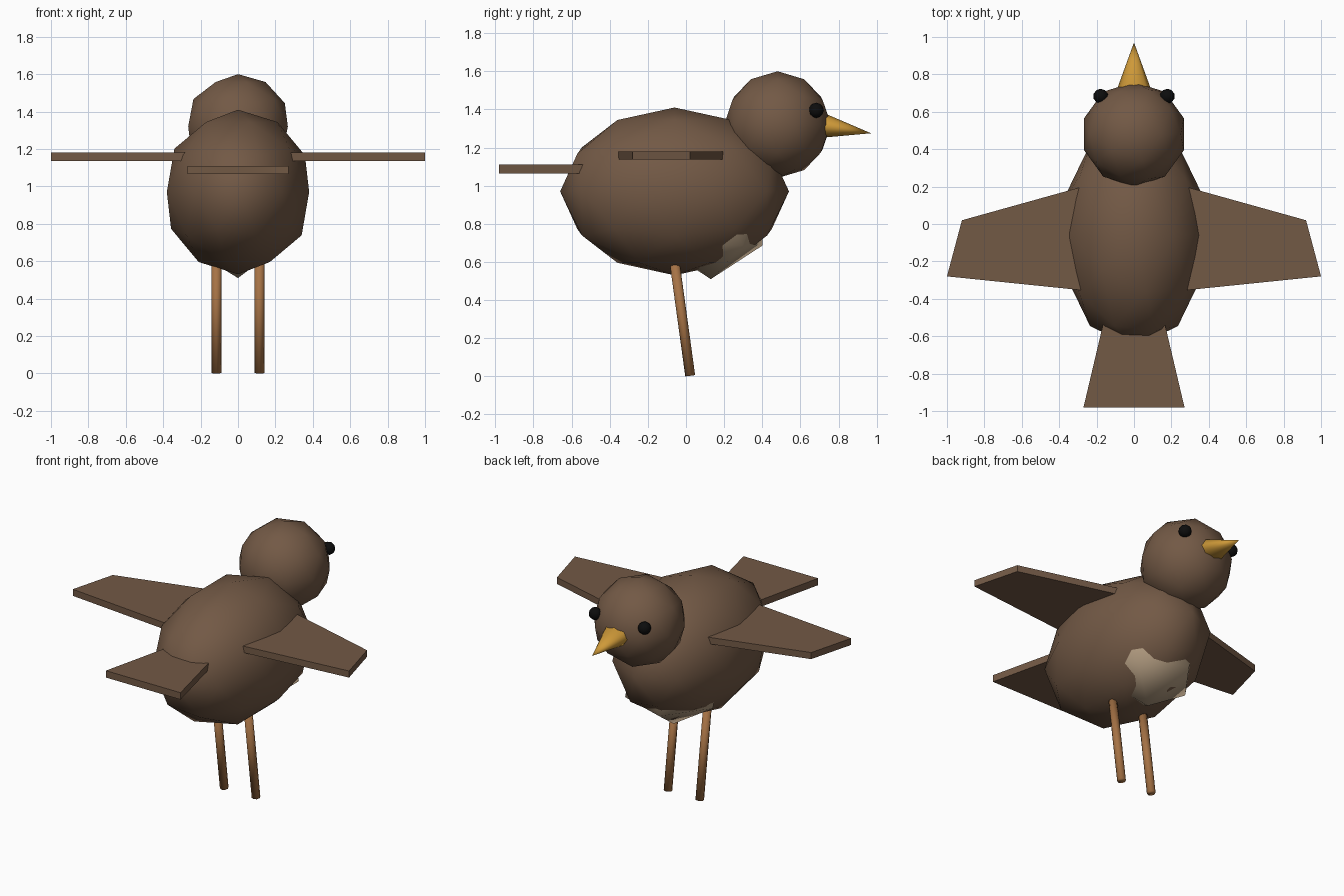
import bpy, math
from mathutils import Vector

if "Cube" in bpy.data.objects:
    bpy.data.objects.remove(bpy.data.objects["Cube"])


def material(name, rgb):
    m = bpy.data.materials.new(name)
    m.diffuse_color = (*rgb, 1.0)
    m.use_nodes = True
    m.node_tree.nodes["Principled BSDF"].inputs["Base Color"].default_value = m.diffuse_color
    return m


BROWN = material("brown", (0.17, 0.10, 0.06))
BEIGE = material("beige", (0.43, 0.32, 0.21))
YELLOW = material("beak_yellow", (0.62, 0.32, 0.04))
ORANGE = material("leg_orange", (0.38, 0.17, 0.06))
BLACK = material("black", (0.004, 0.004, 0.004))


def finish(name, mat, smooth=True):
    ob = bpy.context.object
    ob.name = name
    ob.data.materials.append(mat)
    if smooth:
        bpy.ops.object.shade_smooth()
    return ob


def ball(name, mat, loc, scale, subdiv=2):
    bpy.ops.mesh.primitive_ico_sphere_add(subdivisions=subdiv, radius=1, location=loc)
    bpy.context.object.scale = scale
    return finish(name, mat)


def slab(name, mat, outline, z0, z1):
    """Flat plate from a counter-clockwise outline in plan."""
    n = len(outline)
    verts = [(x, y, z) for z in (z0, z1) for x, y in outline]
    faces = [list(range(n))[::-1], list(range(n, 2 * n))]
    faces += [(i, (i + 1) % n, n + (i + 1) % n, n + i) for i in range(n)]
    me = bpy.data.meshes.new(name)
    me.from_pydata(verts, [], faces)
    ob = bpy.data.objects.new(name, me)
    bpy.context.collection.objects.link(ob)
    me.materials.append(mat)
    return ob


# Body, head and belly
ball("body", BROWN, (0, -0.06, 0.97), (0.40, 0.60, 0.44))
ball("head", BROWN, (0, 0.48, 1.32), (0.28, 0.28, 0.28))
ball("belly", BEIGE, (0, 0.13, 0.83), (0.32, 0.32, 0.32), 1)

# Beak, tilted slightly down
tip, tilt, length = Vector((0, 0.97, 1.275)), math.radians(9), 0.30
axis = Vector((0, math.cos(tilt), -math.sin(tilt)))
bpy.ops.mesh.primitive_cone_add(vertices=8, radius1=1, radius2=0, depth=1,
                                location=tip - axis * length / 2,
                                rotation=(-math.pi / 2 - tilt, 0, 0))
bpy.context.object.scale = (0.108, 0.076, length)
finish("beak", YELLOW)

# Tail
slab("tail", BROWN, [(-0.27, -0.98), (0.27, -0.98), (0.145, -0.45), (-0.145, -0.45)],
     1.065, 1.11)

for side, s in (("right", 1), ("left", -1)):
    # Eye
    ball(side + "_eye", BLACK, (s * 0.178, 0.683, 1.395), (0.04, 0.04, 0.04))

    # Wing
    outline = [(0.22, -0.36), (1.0, -0.28), (0.92, 0.02), (0.22, 0.215)]
    outline = [(s * x, y) for x, y in outline][::s]
    slab(side + "_wing", BROWN, outline, 1.137, 1.18)

    # Leg, leaning forward at the foot
    top, foot = Vector((s * 0.115, -0.06, 0.60)), Vector((s * 0.115, 0.022, 0.003))
    d = top - foot
    bpy.ops.mesh.primitive_cylinder_add(vertices=8, radius=0.026, depth=d.length,
                                        location=(top + foot) / 2,
                                        rotation=(math.atan2(-d.y, d.z), 0, 0))
    finish(side + "_leg", ORANGE)
